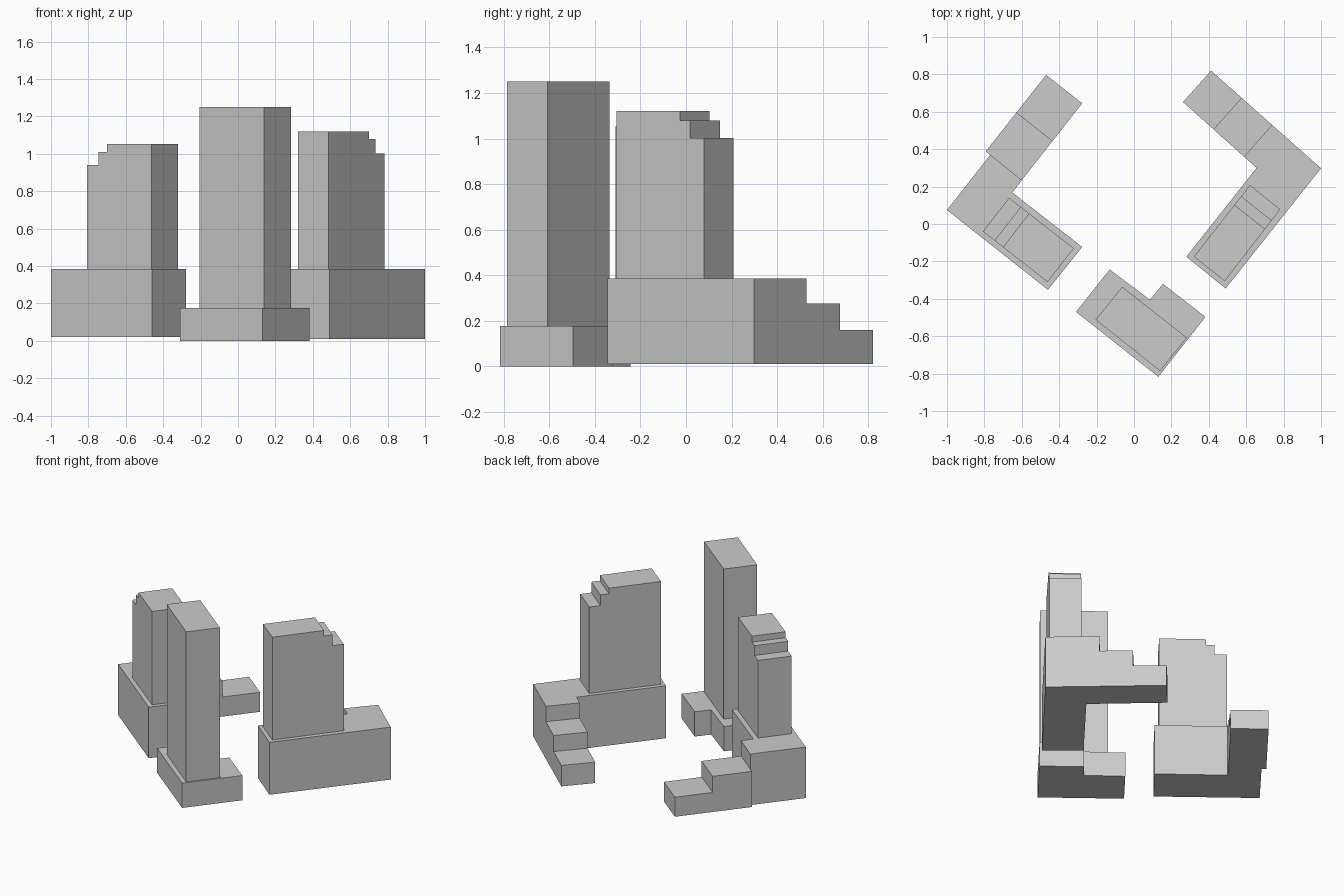
import bpy, bmesh
from mathutils import Vector

if "Cube" in bpy.data.objects:
    bpy.data.objects.remove(bpy.data.objects["Cube"])


def make_object(name, bm):
    bmesh.ops.recalc_face_normals(bm, faces=bm.faces[:])
    mesh = bpy.data.meshes.new(name)
    bm.to_mesh(mesh)
    bm.free()
    obj = bpy.data.objects.new(name, mesh)
    bpy.context.collection.objects.link(obj)


def prism(name, outline, z0, z1):
    """Extrude a plan outline from z0 to z1."""
    bm = bmesh.new()
    low = [bm.verts.new((x, y, z0)) for x, y in outline]
    high = [bm.verts.new((x, y, z1)) for x, y in outline]
    bm.faces.new(low)
    bm.faces.new(high)
    n = len(outline)
    for i in range(n):
        j = (i + 1) % n
        bm.faces.new((low[i], low[j], high[j], high[i]))
    make_object(name, bm)


def stepped(name, plan, z0, steps):
    """Terraced block: plan = start edge a, b then end edge c, d (a-d and b-c
    are the long sides); steps = (fraction along the sides, roof height)."""
    a, b, c, d = (Vector(p) for p in plan)
    profile, t0 = [(0, z0)], 0
    for t, h in steps:
        profile += [(t0, h), (t, h)]
        t0 = t
    profile.append((1, z0))
    bm = bmesh.new()
    left = [bm.verts.new((*a.lerp(d, t), z)) for t, z in profile]
    right = [bm.verts.new((*b.lerp(c, t), z)) for t, z in profile]
    bm.faces.new(left)
    bm.faces.new(right)
    n = len(profile)
    for i in range(n):
        j = (i + 1) % n
        bm.faces.new((left[i], left[j], right[j], right[i]))
    make_object(name, bm)


# Right building: podium, terraced rear wing, stepped tower
prism("right_podium", [(0.49, -0.345), (1.0, 0.298), (0.738, 0.53), (0.588, 0.36),
                       (0.655, 0.3), (0.28, -0.175)], 0.01, 0.385)
stepped("right_wing", [(0.588, 0.36), (0.738, 0.53), (0.412, 0.82), (0.262, 0.652)],
        0.01, [(0.5, 0.275), (1, 0.16)])
stepped("right_tower", [(0.32, -0.175), (0.485, -0.305), (0.782, 0.078), (0.62, 0.208)],
        0.385, [(0.725, 1.12), (0.845, 1.08), (1, 1.003)])

# Left building: podium, terraced rear wing, stepped tower
prism("left_podium", [(-0.46, -0.352), (-0.277, -0.123), (-0.65, 0.168), (-0.6, 0.235),
                      (-0.768, 0.37), (-1.0, 0.075)], 0.02, 0.385)
stepped("left_wing", [(-0.6, 0.235), (-0.793, 0.388), (-0.47, 0.797), (-0.277, 0.645)],
        0.02, [(0.51, 0.275), (1, 0.16)])
stepped("left_tower", [(-0.462, -0.31), (-0.322, -0.13), (-0.668, 0.14), (-0.808, -0.04)],
        0.385, [(0.69, 1.053), (0.82, 1.01), (1, 0.94)])

# Centre building: notched podium and tall tower
prism("centre_podium", [(-0.31, -0.47), (0.13, -0.817), (0.382, -0.497), (0.155, -0.32),
                        (0.085, -0.405), (-0.13, -0.243)], 0, 0.177)
prism("centre_tower", [(-0.205, -0.512), (0.14, -0.786), (0.283, -0.608),
                       (-0.063, -0.336)], 0.177, 1.25)
